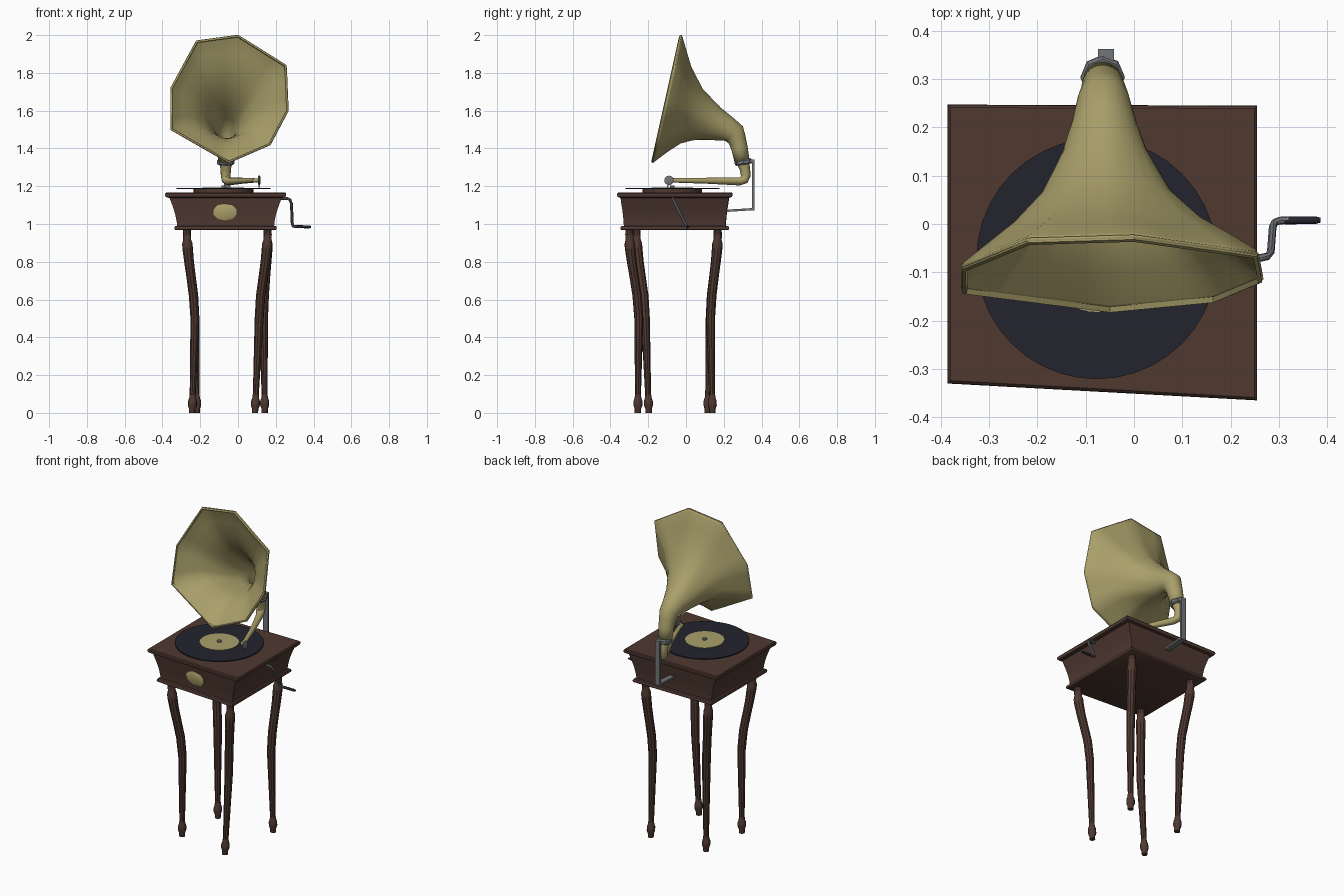
import bpy, bmesh, math
from mathutils import Vector, Matrix

if "Cube" in bpy.data.objects:
    bpy.data.objects.remove(bpy.data.objects["Cube"])


def material(name, rgb):
    m = bpy.data.materials.new(name)
    m.diffuse_color = (*rgb, 1)
    m.use_nodes = True
    m.node_tree.nodes["Principled BSDF"].inputs["Base Color"].default_value = m.diffuse_color
    return m


WOOD = material("dark wood", (0.078, 0.040, 0.030))
BRASS = material("dull brass", (0.40, 0.35, 0.145))
STEEL = material("grey steel", (0.17, 0.18, 0.19))
BLACK = material("record black", (0.017, 0.017, 0.027))


def loft(name, rings, mat, caps=True, angle=35):
    """Skin a list of equal-length closed rings."""
    bm = bmesh.new()
    rows = [[bm.verts.new(p) for p in r] for r in rings]
    n = len(rows[0])
    for a, b in zip(rows, rows[1:]):
        for i in range(n):
            j = (i + 1) % n
            bm.faces.new((a[i], a[j], b[j], b[i]))
    if caps:
        bm.faces.new(rows[0][::-1])
        bm.faces.new(rows[-1])
    bmesh.ops.recalc_face_normals(bm, faces=bm.faces)
    me = bpy.data.meshes.new(name)
    bm.to_mesh(me)
    bm.free()
    me.materials.append(mat)
    ob = bpy.data.objects.new(name, me)
    bpy.context.collection.objects.link(ob)
    bpy.ops.object.select_all(action='DESELECT')
    ob.select_set(True)
    bpy.context.view_layer.objects.active = ob
    bpy.ops.object.shade_smooth_by_angle(angle=math.radians(angle))
    return ob


def tube(name, pts, radii, mat, sides=10):
    """Round tube along a path with a radius at each point."""
    pts = [Vector(p) for p in pts]
    rings, ref = [], None
    for i, p in enumerate(pts):
        a, b = pts[max(i - 1, 0)], pts[min(i + 1, len(pts) - 1)]
        t = (b - a).normalized()
        if ref is None:
            ref = t.orthogonal()
        u = (ref - t * ref.dot(t)).normalized()
        v = t.cross(u)
        ref = u
        rings.append([p + radii[i] * (u * math.cos(k * math.tau / sides) + v * math.sin(k * math.tau / sides))
                      for k in range(sides)])
    return loft(name, rings, mat)


def disc(name, centre, r, z0, z1, mat, sides=40):
    x, y = centre
    return tube(name, [(x, y, z0), (x, y, z1)], [r, r], mat, sides)


def box(name, lo, hi, mat):
    ring = lambda z: [(lo[0], lo[1], z), (hi[0], lo[1], z), (hi[0], hi[1], z), (lo[0], hi[1], z)]
    return loft(name, [ring(lo[2]), ring(hi[2])], mat)


# Case: slightly skewed square outline, inset by height
def case_ring(ix, iy, z):
    return [(-0.386 + ix, -0.33 + iy, z), (0.255 - ix, -0.365 + iy, z),
            (0.255 - ix, 0.245 - iy, z), (-0.386 + ix, 0.247 - iy, z)]


def case_part(name, profile):
    return loft(name, [case_ring(*p) for p in profile], WOOD)


case_part("case_lid", [(.02, .02, 1.138), (.004, .004, 1.143), (0, 0, 1.152), (.001, .001, 1.162), (.006, .006, 1.167)])
case_part("case_body", [(.064, .036, .98), (.062, .035, 1.01), (.054, .031, 1.05),
                        (.045, .027, 1.08), (.034, .022, 1.11), (.022, .018, 1.142)])
case_part("case_base", [(.058, .026, .967), (.051, .019, .971), (.05, .018, .98), (.053, .022, .988), (.066, .036, .99)])

# Front plaque
plaque = [[(-0.068 + .064 * s * math.copysign(abs(math.cos(a)) ** .9, math.cos(a)),
            y - .055 * .064 * math.cos(a) - .07 * .045 * math.sin(a),
            1.063 + .045 * s * math.sin(a)) for a in [(k + .5) * math.tau / 10 for k in range(10)]]
          for y, s in ((-.316, 1), (-.323, 1), (-.325, .93))]
loft("front_plaque", plaque, BRASS)

# Curved legs: top, knee and foot positions in plan
LEGS = {"front_left_leg": ((-.27, -.262), (-.228, -.215), (-.243, -.197)),
        "front_right_leg": ((.157, -.30), (.112, -.25), (.09, -.255)),
        "back_left_leg": ((-.27, .168), (-.228, .128), (-.218, .115)),
        "back_right_leg": ((.157, .168), (.135, .13), (.142, .14))}
LEG_PROFILE = [(.975, .021), (.945, .022), (.915, .022), (.895, .028), (.87, .028), (.80, .026),
               (.72, .025), (.62, .025), (.5, .024), (.35, .021), (.2, .018), (.1, .016),
               (.08, .018), (.062, .024), (.04, .024), (.02, .017), (0, .017)]
for name, (top, knee, foot) in LEGS.items():
    path = []
    for z, r in LEG_PROFILE:
        if z > .5:
            t = min(1, max(0, (.95 - z) / .45))
            t = t * t * (3 - 2 * t)
            a, b = top, knee
        else:
            t = (.5 - z) / .5
            a, b = knee, foot
        path.append((a[0] + (b[0] - a[0]) * t, a[1] + (b[1] - a[1]) * t, z))
    leg = tube(name, path, [r for _, r in LEG_PROFILE], WOOD, 10)
    for v in leg.data.vertices:  # flat on the floor
        if v.co.z < .006:
            v.co.z = 0

# Turntable and record
C = (-.077, -.072)
disc("turntable", C, .158, 1.16, 1.184, WOOD)
disc("record", C, .249, 1.184, 1.191, BLACK)
disc("record_label", C, .11, 1.19, 1.1935, BRASS)
disc("spindle", C, .012, 1.19, 1.203, STEEL, 12)

# Horn: sections given by lower and upper (y, z) points, centre x, half width, octagon blend
RIM = [(.265, 1.60), (.255, 1.84), (0, 2.0), (-.22, 1.97), (-.355, 1.72), (-.355, 1.50), (-.05, 1.325), (.17, 1.42)]
unit = [Vector(((x + .045) / .31, (z - 1.6625) / .3375)) for x, z in RIM]
SECTIONS = [((.262, 1.325), (.333, 1.335), -.065, .036, 0),
            ((.247, 1.385), (.322, 1.41), -.064, .040, 0),
            ((.232, 1.425), (.311, 1.465), -.063, .044, 0),
            ((.212, 1.444), (.298, 1.515), -.063, .050, 0),
            ((.16, 1.447), (.245, 1.562), -.062, .064, 0),
            ((.105, 1.45), (.18, 1.614), -.06, .085, .1),
            ((.035, 1.447), (.085, 1.715), -.055, .132, .35),
            ((-.03, 1.43), (.025, 1.83), -.05, .195, .7),
            ((-.095, 1.388), (.001, 1.91), -.046, .250, .9),
            ((-.165, 1.336), (-.021, 1.985), -.045, .303, 1),
            ((-.178, 1.325), (-.028, 2.0), -.045, .31, 1)]
SUB = 4
rings = []
for lo, hi, cx, hw, blend in SECTIONS:
    lo, hi = Vector(lo), Vector(hi)
    mid, half = (lo + hi) / 2, (hi - lo) / 2
    ring = []
    for k in range(8 * SUB):
        q = unit[k // SUB].lerp(unit[(k // SUB + 1) % 8], (k % SUB) / SUB)
        q = q.normalized().lerp(q, blend)
        c = mid + half * q.y
        ring.append((cx + hw * q.x, c.x, c.y))
    rings.append(ring)
horn = loft("horn", rings, BRASS, caps=False, angle=40)
shell = horn.modifiers.new("thickness", 'SOLIDIFY')
shell.thickness = .008
shell.offset = 0

# Rolled lip around the horn mouth
lip_rings = []
for s, dy in ((1, .006), (1.0, -.004), (.975, -.007), (.965, .004)):
    lip_rings.append([(-.045 + .31 * s * q.x, -.103 + .075 * s * q.y + dy, 1.6625 + .3375 * s * q.y) for q in unit])
loft("horn_lip", lip_rings + [lip_rings[0]], BRASS, caps=False)
disc("horn_throat", (-.064, .285), .034, 1.385, 1.39, WOOD, 20)

# Tone arm with elbow
tube("tone_arm", [(-.065, .299, 1.335), (-.065, .312, 1.29), (-.065, .316, 1.255), (-.062, .308, 1.235),
                  (-.052, .285, 1.225), (.02, .12, 1.229), (.085, -.055, 1.231), (.088, -.085, 1.231), (.108, -.09, 1.231)],
     [.034, .028, .026, .025, .021, .016, .012, .011, .010], BRASS, 14)
tube("sound_box", [(.105, -.09, 1.231), (.109, -.09, 1.231), (.115, -.09, 1.231), (.118, -.09, 1.231)],
     [.021, .025, .025, .020], STEEL, 18)
tube("needle", [(.112, -.092, 1.21), (.112, -.10, 1.191)], [.004, .002], STEEL, 6)

# Collar and support bracket
tube("horn_collar", [(-.065, .305, 1.314), (-.065, .304, 1.32), (-.065, .303, 1.336), (-.065, .302, 1.342)],
     [.040, .046, .046, .040], STEEL, 8)
box("bracket_arm", (-.074, .335, 1.325), (-.041, .362, 1.342), STEEL)
box("bracket_post", (-.074, .350, 1.072), (-.041, .362, 1.342), STEEL)
loft("bracket_foot", [[(x, y, z + h) for x, h in ((-.074, 0), (-.041, 0), (-.041, .012), (-.074, .012))]
                      for y, z in ((.20, 1.063), (.362, 1.073))], STEEL)

# Winding crank
tube("crank", [(.20, -.07, 1.135), (.262, -.07, 1.135), (.276, -.067, 1.128), (.283, -.058, 1.108),
               (.287, -.006, 1.005), (.291, .003, .990), (.302, .007, .986), (.32, .008, .986)],
     [.008] * 8, STEEL, 8)
tube("crank_handle", [(.303, .007, .986), (.312, .007, .986), (.376, .008, .985), (.386, .008, .985)],
     [.005, .008, .008, .005], BLACK, 10)
